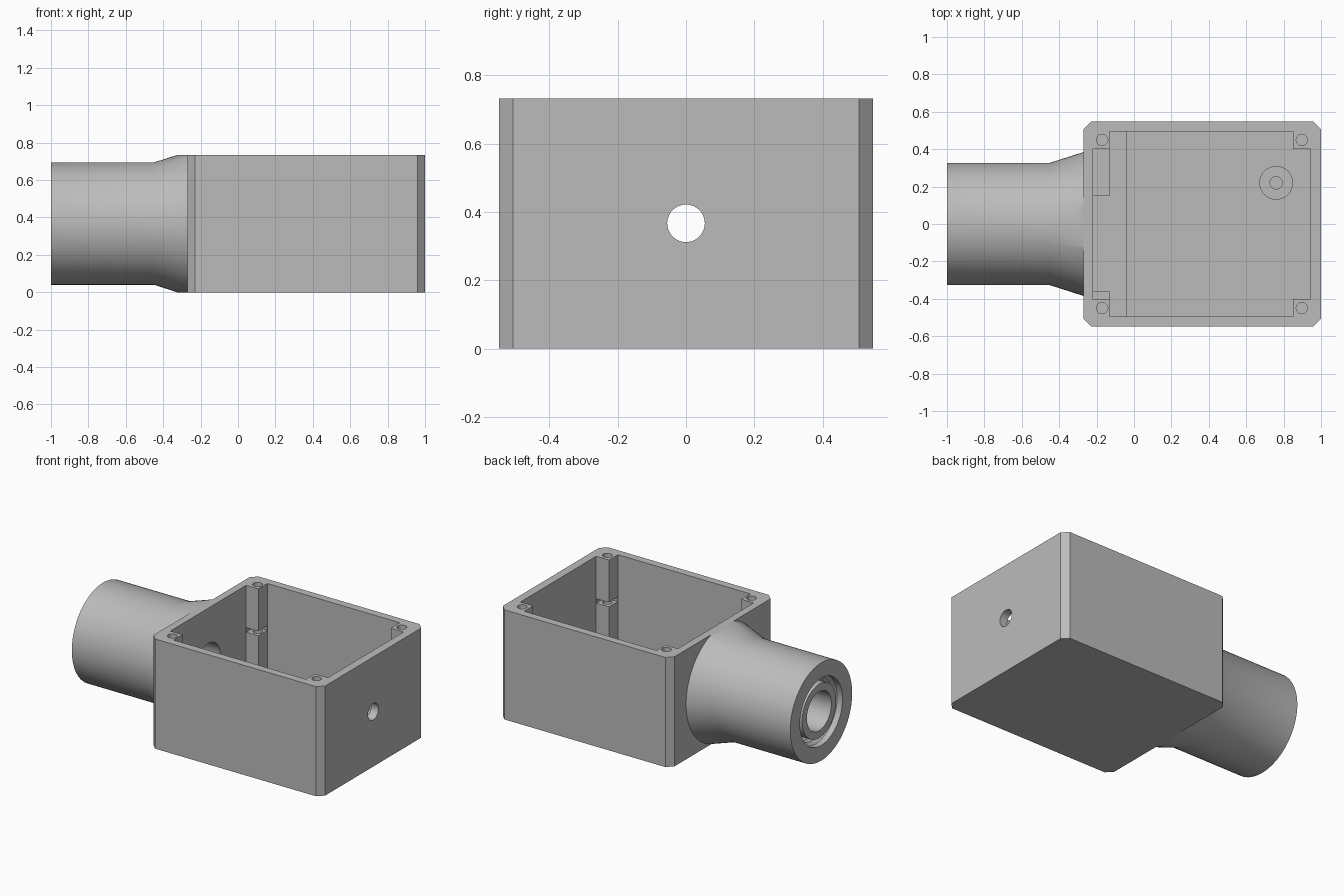
import bpy
import bmesh
import math
from mathutils import Matrix

cube = bpy.data.objects.get("Cube")
if cube:
    bpy.data.objects.remove(cube, do_unlink=True)

grey = bpy.data.materials.new("plain grey")
grey.use_nodes = True
COLOUR = (0.5, 0.5, 0.5, 1)
grey.diffuse_color = COLOUR
grey.node_tree.nodes["Principled BSDF"].inputs["Base Color"].default_value = COLOUR

MID = 0.367      # height of the tube axis
TOP = 0.733      # height of the box
FLOOR = 0.05


def finish(bm, name):
    bmesh.ops.recalc_face_normals(bm, faces=bm.faces)
    mesh = bpy.data.meshes.new(name)
    bm.to_mesh(mesh)
    bm.free()
    mesh.materials.append(grey)
    obj = bpy.data.objects.new(name, mesh)
    bpy.context.collection.objects.link(obj)
    return obj


def block(name, x0, x1, y0, y1, z0, z1, chamfer=0):
    bm = bmesh.new()
    bmesh.ops.create_cube(bm, size=1)
    bmesh.ops.scale(bm, vec=(x1 - x0, y1 - y0, z1 - z0), verts=bm.verts)
    bmesh.ops.translate(bm, vec=((x0 + x1) / 2, (y0 + y1) / 2, (z0 + z1) / 2), verts=bm.verts)
    if chamfer:
        upright = [e for e in bm.edges
                   if abs(e.verts[0].co.z - e.verts[1].co.z) > 0.1]
        bmesh.ops.bevel(bm, geom=upright, offset=chamfer, segments=1, affect='EDGES')
    return finish(bm, name)


def rod(name, radius, length, centre, along_x=False, sides=48):
    bm = bmesh.new()
    bmesh.ops.create_cone(bm, cap_ends=True, segments=sides, radius1=radius,
                          radius2=radius, depth=length)
    turn = Matrix.Rotation(math.pi / 2, 4, 'Y') if along_x else Matrix()
    bmesh.ops.transform(bm, matrix=Matrix.Translation(centre) @ turn, verts=bm.verts)
    return finish(bm, name)


def lathe_x(name, profile, sides=96):
    """Spin a closed (x, radius) outline around the tube axis."""
    bm = bmesh.new()
    rings = []
    for i in range(sides):
        a = 2 * math.pi * i / sides
        rings.append([bm.verts.new((x, r * math.cos(a), MID + r * math.sin(a)))
                      for x, r in profile])
    count = len(profile)
    for i in range(sides):
        here, there = rings[i], rings[(i + 1) % sides]
        for j in range(count):
            k = (j + 1) % count
            bm.faces.new((here[j], here[k], there[k], there[j]))
    return finish(bm, name)


def boolean(obj, tools, operation='DIFFERENCE'):
    bpy.context.view_layer.objects.active = obj
    for tool in tools:
        tool.hide_render = True
        mod = obj.modifiers.new("cut", 'BOOLEAN')
        mod.operation = operation
        mod.solver = 'EXACT'
        mod.object = tool
        bpy.ops.object.modifier_apply(modifier=mod.name)
        bpy.data.objects.remove(tool, do_unlink=True)


def smooth(obj):
    bpy.ops.object.select_all(action='DESELECT')
    obj.select_set(True)
    bpy.context.view_layer.objects.active = obj
    bpy.ops.object.shade_smooth_by_angle(angle=math.radians(25))


# Open box: cross-shaped cavity leaves four corner posts
box = block("box", -0.27, 1, -0.547, 0.547, 0, TOP, chamfer=0.04)
cutters = [
    block("cavity_long", -0.22, 0.945, -0.4, 0.4, FLOOR, 1),
    block("cavity_wide", -0.13, 0.85, -0.495, 0.495, FLOOR, 1),
    block("nut_slots", -0.218, 0.943, -0.493, 0.493, 0.42, 0.45),
    rod("bore", 0.13, 0.2, (-0.27, 0, MID), along_x=True, sides=96),
    rod("cable_hole", 0.055, 0.2, (0.98, 0, MID), along_x=True),
]
for x in (-0.17, 0.897):
    for y in (-0.45, 0.45):
        cutters.append(rod("screw_hole", 0.03, 0.5, (x, y, TOP - 0.15), sides=32))
boolean(box, cutters)
smooth(box)

# Flared tube with an inner sleeve and a threaded recess
outline = [(-1, 0.327), (-0.45, 0.327), (-0.262, 0.387), (-0.262, 0.13),
           (-0.985, 0.13), (-0.985, 0.18), (-0.55, 0.18), (-0.55, 0.225)]
PITCH = 0.04
for i in range(10):
    x = -0.56 - i * PITCH
    outline += [(x - PITCH / 2, 0.205), (x - PITCH, 0.225)]
outline.append((-1, 0.225))
tube = lathe_x("tube", outline)
boolean(tube, [block("height_limit", -2, 2, -1, 1, 0, TOP)], 'INTERSECT')
smooth(tube)

# Low step and ledges inside the tube end of the box
block("floor_step", -0.225, -0.04, -0.398, 0.398, 0.04, 0.1)
for side in (-1, 1):
    low, high = sorted((side * 0.39, side * 0.497))
    block("floor_step_side", -0.13, -0.04, low, high, 0.04, 0.1)
block("left_ledge", -0.225, -0.13, 0.15, 0.402, 0.04, 0.2)
block("right_ledge", -0.225, -0.13, -0.402, -0.36, 0.04, 0.2)

# Screw standoff on the floor
standoff = rod("standoff", 0.09, 0.16, (0.76, 0.22, 0.12))
boolean(standoff, [rod("standoff_hole", 0.033, 0.2, (0.76, 0.22, 0.17), sides=32)])
smooth(standoff)
